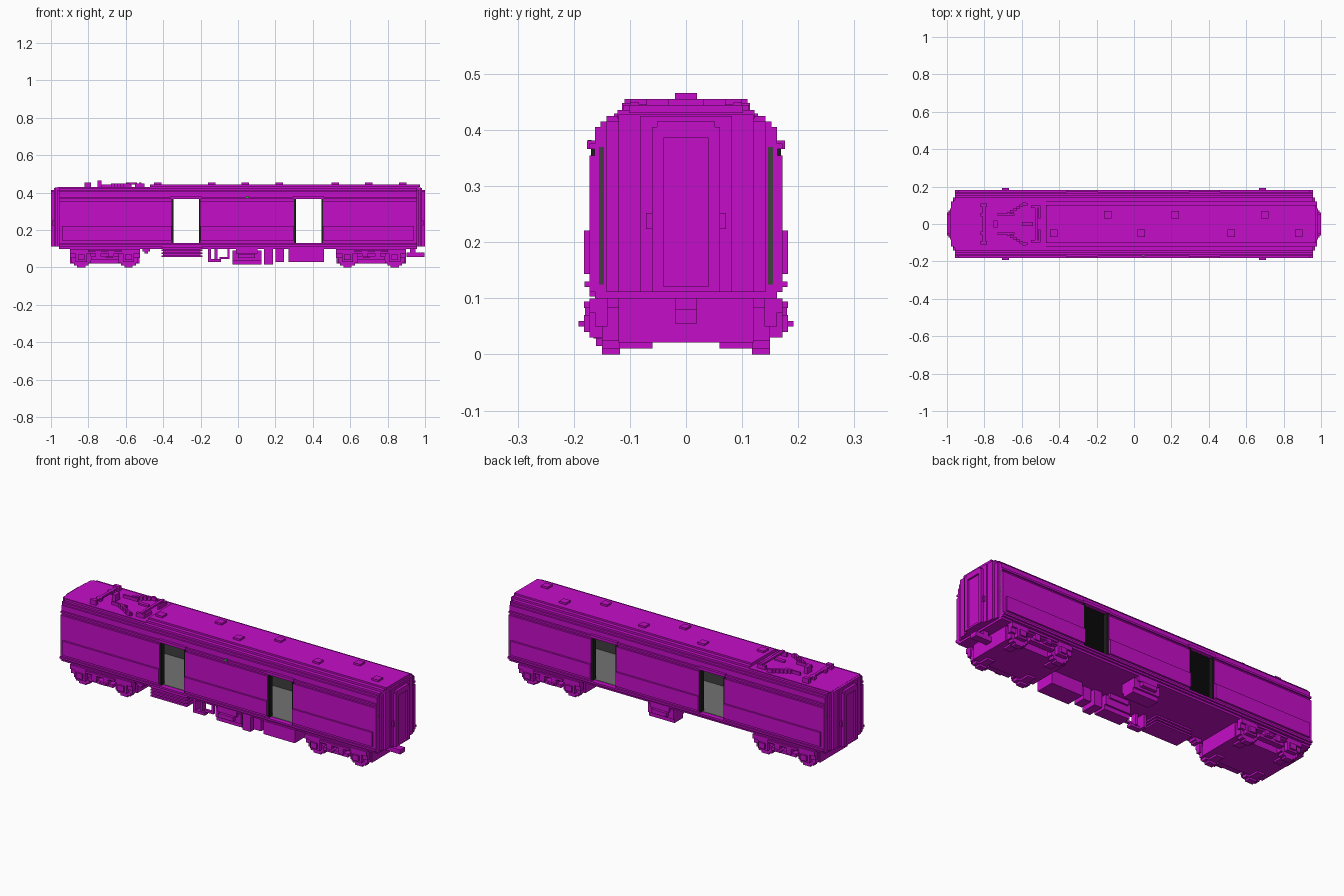
import bpy

cube = bpy.data.objects.get("Cube")
if cube:
    bpy.data.objects.remove(cube, do_unlink=True)


def material(name, rgb):
    m = bpy.data.materials.new(name)
    m.use_nodes = True
    m.diffuse_color = (*rgb, 1)
    bsdf = next(n for n in m.node_tree.nodes if n.type == 'BSDF_PRINCIPLED')
    bsdf.inputs["Base Color"].default_value = (*rgb, 1)
    return m


MAGENTA = material("magenta", (0.56, 0.004, 0.58))
BLACK = material("interior black", (0.012, 0.012, 0.012))
CHARCOAL = material("interior charcoal", (0.05, 0.05, 0.05))
GREY = material("floor grey", (0.17, 0.17, 0.17))
GREEN = material("signal green", (0.02, 0.4, 0.05))

FACES = [(0, 2, 3, 1), (4, 5, 7, 6), (0, 1, 5, 4), (2, 6, 7, 3), (0, 4, 6, 2), (1, 3, 7, 5)]


def part(name, mat, boxes):
    """One object from boxes given as (x0, x1, y0, y1, z0, z1)."""
    verts, faces = [], []
    for x0, x1, y0, y1, z0, z1 in boxes:
        (x0, x1), (y0, y1) = sorted((x0, x1)), sorted((y0, y1))
        n = len(verts)
        verts += [(x, y, z) for x in (x0, x1) for y in (y0, y1) for z in (z0, z1)]
        faces += [tuple(n + i for i in f) for f in FACES]
    mesh = bpy.data.meshes.new(name)
    mesh.from_pydata(verts, [], faces)
    mesh.materials.append(mat)
    ob = bpy.data.objects.new(name, mesh)
    bpy.context.collection.objects.link(ob)
    return ob


def both(boxes):
    """Add copies mirrored across y = 0."""
    return boxes + [(a, b, -d, -c, e, f) for a, b, c, d, e, f in boxes]


END = 0.957
DOORS = [(-0.355, -0.20), (0.30, 0.455)]
DOOR_LOW, DOOR_TOP = 0.13, 0.37


def wall(y0, y1, z0, z1, inset=0.0):
    """Wall strip along the car, broken at the door openings."""
    cuts = [-END] + [v for a, b in DOORS for v in (a + inset, b - inset)] + [END]
    return [(cuts[i], cuts[i + 1], y0, y1, z0, z1) for i in (0, 2, 4)]


# Side walls with two open doorways on each side
part("side_walls", MAGENTA, both(
    wall(0.155, 0.172, DOOR_LOW, 0.355) + wall(0.155, 0.163, 0.355, DOOR_TOP)
    + [(-END, END, 0.155, 0.172, 0.111, DOOR_LOW)]))
part("lower_side_panels", MAGENTA, both(
    [(max(a, -0.94), min(b, 0.94), c, d, e, f) for a, b, c, d, e, f in wall(0.17, 0.182, 0.143, 0.221)]))
part("sill_rails", MAGENTA, both([(-END, END, 0.165, 0.181, 0.12, 0.13)]))
part("door_headers", MAGENTA, both(
    [(a - 0.005, b + 0.005, 0.16, 0.176, DOOR_TOP - 0.004, 0.381) for a, b in DOORS]))
part("eave_rails", MAGENTA, both([(-END, END, 0.155, 0.172, 0.366, 0.376)]))

# Interior lining, floor and ceiling
part("wall_lining", CHARCOAL, both(wall(0.146, 0.155, 0.125, DOOR_TOP, 0.008)))
part("door_jambs", BLACK, both(
    [(x, x + s * 0.009, 0.144, 0.169, DOOR_LOW, DOOR_TOP)
     for a, b in DOORS for x, s in ((a, 1), (b, -1))]))
part("ceiling_lining", BLACK, [(-0.94, 0.94, -0.154, 0.154, 0.366, 0.376)])
part("end_lining", CHARCOAL, [(s * 0.93, s * 0.945, -0.15, 0.15, 0.12, 0.37) for s in (-1, 1)])
part("cargo_floor", GREY, [(-0.94, 0.94, -0.1545, 0.1545, 0.122, 0.132)])
part("underfloor", MAGENTA, [(-END, END, -0.162, 0.162, 0.10, 0.121)])

# Stepped roof, with the deck lowered at the left end
LAYERS = [(0.162, 0.376, 0.405), (0.152, 0.405, 0.415), (0.142, 0.415, 0.425)]
part("roof", MAGENTA, [(-END, END, -h, h, a, b) for h, a, b in LAYERS])
part("roof_ridge", MAGENTA, [(-0.47, 0.965, -0.122, 0.122, 0.42, 0.436),
                             (-0.47, 0.972, -0.102, 0.102, 0.43, 0.445)])
part("roof_deck", MAGENTA, [(-0.965, -0.47, -0.128, 0.128, 0.42, 0.429)])
VENTS = [(-0.43, -0.05), (-0.14, 0.05), (0.04, -0.05), (0.22, 0.05),
         (0.52, -0.05), (0.70, 0.05), (0.88, -0.05)]
part("roof_vents", MAGENTA,
     [(x - 0.02, x + 0.02, y - 0.02, y + 0.02, 0.44, 0.455) for x, y in VENTS])

# Current collector on the lowered deck
collector = both([
    (-0.82, -0.79, 0.04, 0.06, 0.425, 0.447), (-0.82, -0.785, 0.09, 0.11, 0.425, 0.455),
    (-0.73, -0.64, 0.045, 0.055, 0.428, 0.445), (-0.60, -0.57, 0.10, 0.112, 0.428, 0.445),
    (-0.55, -0.50, 0.085, 0.10, 0.428, 0.450), (-0.51, -0.50, 0.03, 0.09, 0.428, 0.446)])
collector += [(-0.81, -0.795, -0.11, 0.11, 0.437, 0.447), (-0.75, -0.73, -0.02, 0.02, 0.425, 0.466),
              (-0.53, -0.515, -0.10, 0.10, 0.445, 0.455), (-0.60, -0.54, -0.01, 0.01, 0.445, 0.455)]
for i in range(6):
    x = -0.68 + i * 0.017
    y = 0.05 + i * 0.01
    collector += both([(x, x + 0.018, y, y + 0.014, 0.428, 0.448)])
part("current_collector", MAGENTA, collector)

# Stepped ends, gangway frame, recessed door and handles
ends, doors = [], []
for s in (-1, 1):
    ends += [(s * 0.945, s * END, -0.16, 0.16, 0.111, 0.40),
             (s * 0.95, s * 0.968, -0.142, 0.142, 0.111, 0.415),
             (s * 0.95, s * 0.978, -0.12, 0.12, 0.111, 0.428),
             (s * 0.97, s * 0.985, -0.082, 0.082, 0.111, 0.425),
             (s * 0.98, s * 1.0, -0.052, 0.052, 0.386, 0.415),
             (s * 0.98, s * 1.0, -0.06, 0.06, 0.111, 0.121)]
    ends += both([(s * 0.98, s * 1.0, 0.04, 0.061, 0.111, 0.405),
                  (s * 0.98, s * 0.993, 0.06, 0.071, 0.224, 0.252)])
    doors += [(s * 0.98, s * 0.99, -0.04, 0.04, 0.121, 0.386)]
part("car_ends", MAGENTA, ends)
part("end_doors", MAGENTA, doors)
part("coupler", MAGENTA, [(0.90, 0.998, -0.02, 0.02, 0.055, 0.08),
                          (0.92, 0.95, -0.02, 0.02, 0.055, 0.111)])

# Trucks: solid core, stepped wheels, side frames and springs
for label, cx in (("left_end", -0.712), ("right_end", 0.712)):
    core = [(cx - 0.185, cx + 0.185, -0.12, 0.12, 0.021, 0.105)]
    wheels, frames = [], []
    for wx in (cx - 0.126, cx + 0.126):
        for half, z0, z1 in ((0.022, 0.0, 0.11), (0.04, 0.01, 0.10), (0.052, 0.025, 0.085)):
            wheels += both([(wx - half, wx + half, 0.118, 0.15, z0, z1)])
        core += [(wx - 0.022, wx + 0.022, -0.15, -0.06, 0.011, 0.03),
                 (wx - 0.022, wx + 0.022, 0.06, 0.15, 0.011, 0.03)]
        frames += both([(wx - 0.03, wx + 0.03, 0.14, 0.172, 0.03, 0.075),
                        (wx - 0.018, wx + 0.018, 0.16, 0.182, 0.04, 0.07)])
    frames += both([(cx - 0.187, cx + 0.187, 0.14, 0.172, 0.075, 0.10),
                    (cx - 0.187, cx - 0.15, 0.14, 0.162, 0.05, 0.08),
                    (cx + 0.15, cx + 0.187, 0.14, 0.162, 0.05, 0.08),
                    (cx - 0.09, cx + 0.09, 0.15, 0.182, 0.083, 0.094),
                    (cx - 0.075, cx + 0.075, 0.14, 0.172, 0.04, 0.058),
                    (cx - 0.05, cx - 0.02, 0.15, 0.18, 0.05, 0.09),
                    (cx + 0.02, cx + 0.05, 0.15, 0.18, 0.05, 0.09)])
    tab = -0.687 if cx < 0 else 0.687
    frames += both([(tab - 0.018, tab + 0.018, 0.15, 0.192, 0.05, 0.06)])
    part(label + "_truck_core", MAGENTA, core)
    part(label + "_truck_wheels", MAGENTA, wheels)
    part(label + "_truck_side_frames", MAGENTA, frames)

# Underfloor equipment, mostly along the front side
part("cooling_louvers", MAGENTA,
     [(-0.41, -0.19, -0.172, -0.06, z, z + 0.009) for z in (0.055, 0.071, 0.087, 0.103)]
     + [(-0.40, -0.20, -0.16, -0.07, 0.056, 0.11)])
part("brake_valve", MAGENTA, [(-0.51, -0.47, -0.15, -0.11, 0.085, 0.105),
                              (-0.50, -0.48, -0.15, -0.11, 0.075, 0.115)])
part("air_piping", MAGENTA, [(-0.16, -0.145, -0.16, -0.10, 0.03, 0.111),
                             (-0.16, -0.09, -0.16, -0.13, 0.03, 0.045),
                             (-0.125, -0.11, -0.15, -0.12, 0.04, 0.111),
                             (-0.10, -0.045, -0.15, -0.135, 0.045, 0.057),
                             (-0.057, -0.045, -0.15, -0.135, 0.045, 0.111)])
part("battery_boxes", MAGENTA, both([
    (-0.03, 0.125, 0.06, 0.152, 0.038, 0.09), (-0.01, 0.105, 0.05, 0.162, 0.075, 0.105),
    (-0.03, 0.125, 0.07, 0.142, 0.015, 0.04), (0.0, 0.09, 0.14, 0.172, 0.05, 0.072)]))
part("control_cabinets", MAGENTA, [(0.14, 0.187, -0.16, -0.07, 0.015, 0.111),
                                   (0.20, 0.245, -0.15, -0.08, 0.03, 0.111)])
part("equipment_box", MAGENTA, [(0.27, 0.46, -0.165, -0.06, 0.028, 0.10),
                                (0.29, 0.45, -0.155, -0.07, 0.09, 0.111)])

# Small status lamp above the front wall
part("status_lamp", GREEN, [(0.042, 0.056, -0.175, -0.168, 0.372, 0.382)])
